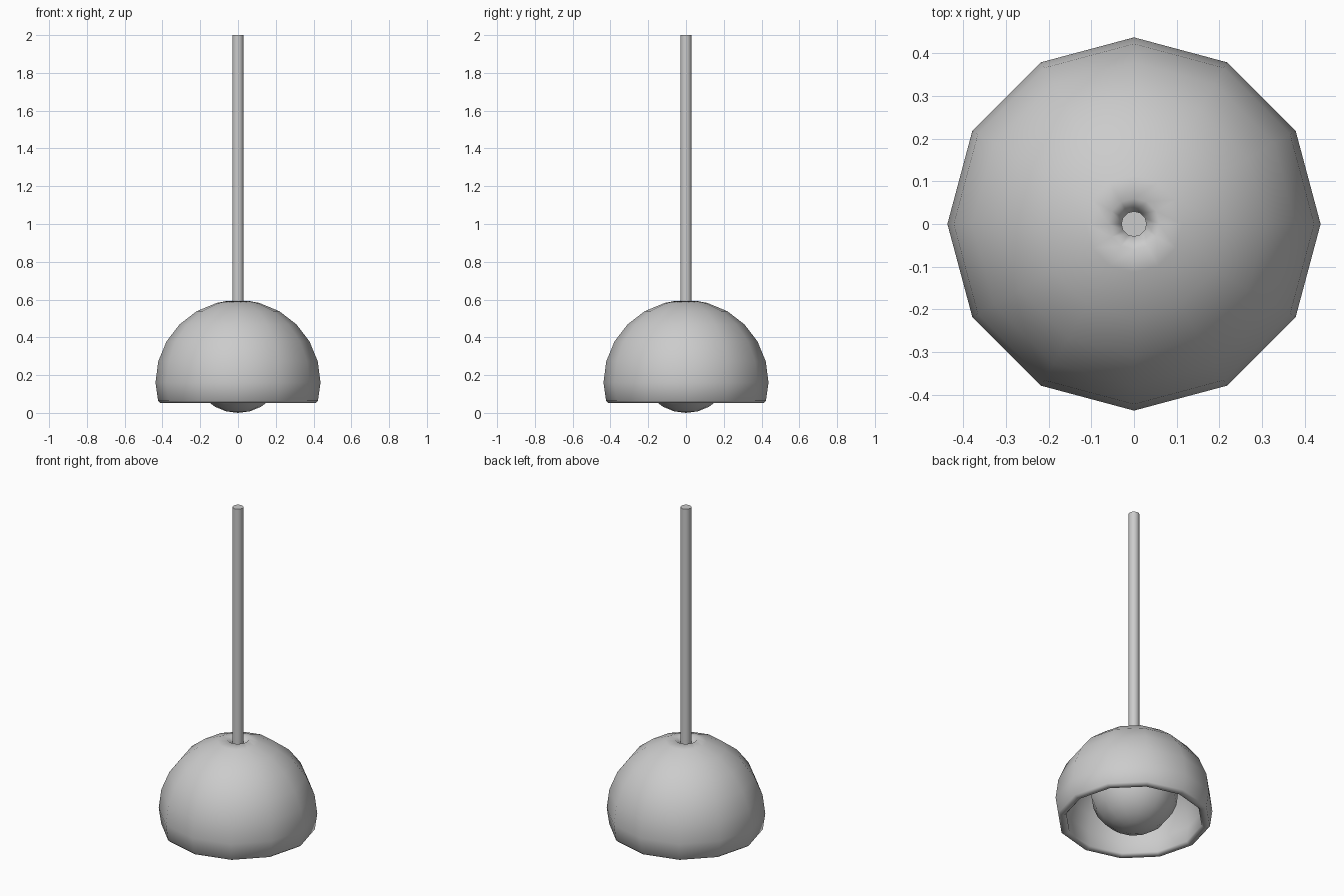
import bpy, bmesh, math

if "Cube" in bpy.data.objects:
    bpy.data.objects.remove(bpy.data.objects["Cube"])

SIDES = 12


def lathe(name, profile, sides, closed=False, angle=50):
    """Spin an (r, z) profile around the z axis; r = 0 makes a pole."""
    bm = bmesh.new()
    rings = []
    for r, z in profile:
        if r == 0:
            rings.append([bm.verts.new((0, 0, z))] * sides)
        else:
            rings.append([bm.verts.new((r * math.cos(2 * math.pi * i / sides),
                                        r * math.sin(2 * math.pi * i / sides), z))
                          for i in range(sides)])
    pairs = list(zip(rings, rings[1:]))
    if closed:
        pairs.append((rings[-1], rings[0]))
    for a, b in pairs:
        for i in range(sides):
            j = (i + 1) % sides
            bm.faces.new(list(dict.fromkeys((a[i], a[j], b[j], b[i]))))
    bmesh.ops.recalc_face_normals(bm, faces=bm.faces)
    mesh = bpy.data.meshes.new(name)
    bm.to_mesh(mesh)
    bm.free()
    ob = bpy.data.objects.new(name, mesh)
    bpy.context.collection.objects.link(ob)
    bpy.ops.object.select_all(action='DESELECT')
    ob.select_set(True)
    bpy.context.view_layer.objects.active = ob
    bpy.ops.object.shade_smooth_by_angle(angle=math.radians(angle))
    return ob


def arc(radius, centre, start, end, step=15):
    """Profile points on a circle, angles measured up from the equator."""
    n = round(abs(end - start) / step)
    angles = [math.radians(start + (end - start) * i / n) for i in range(n + 1)]
    return [(max(0, round(radius * math.cos(a), 5)), centre + radius * math.sin(a))
            for a in angles]


# Thick dome shade with a rounded rim and a small dimple around the rod
outer = [(0.411, 0.053), (0.423, 0.064)] + arc(0.437, 0.16, 0, 75)
dimple = [(0.06, 0.592), (0.028, 0.555)]
inner = arc(0.388, 0.16, 75, 0) + [(0.377, 0.066), (0.388, 0.053)]
lathe("lamp_shade", outer + dimple + [(0.028, 0.54)] + inner, SIDES, closed=True, angle=80)

# Round bulb hanging just below the rim
lathe("bulb", arc(0.245, 0.245, -90, 90), SIDES)

# Hanging rod from the bulb to the top
lathe("hanging_rod", [(0, 0.47), (0.03, 0.47), (0.03, 2.0), (0, 2.0)], SIDES)
